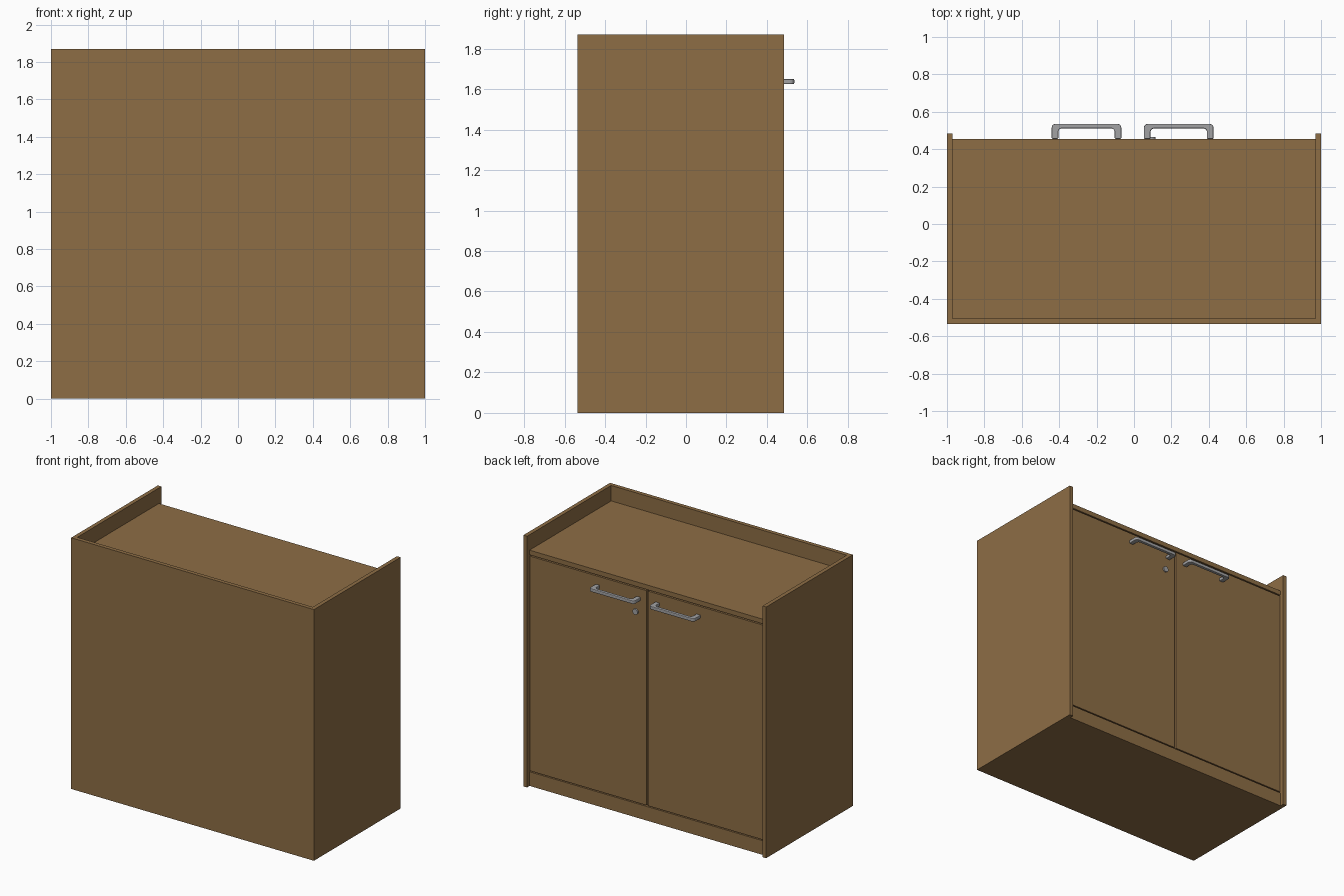
import bpy, bmesh, math

if "Cube" in bpy.data.objects:
    bpy.data.objects.remove(bpy.data.objects["Cube"])


def material(name, rgb):
    m = bpy.data.materials.new(name)
    m.diffuse_color = (*rgb, 1)
    m.use_nodes = True
    m.node_tree.nodes["Principled BSDF"].inputs["Base Color"].default_value = m.diffuse_color
    return m


WOOD = material("brown_wood", (0.27, 0.155, 0.06))
METAL = material("grey_metal", (0.36, 0.36, 0.37))


def finish(name, bm, mat):
    bmesh.ops.recalc_face_normals(bm, faces=bm.faces)
    me = bpy.data.meshes.new(name)
    bm.to_mesh(me)
    bm.free()
    me.materials.append(mat)
    ob = bpy.data.objects.new(name, me)
    bpy.context.collection.objects.link(ob)
    return ob


def extrude_plan(name, pts, z0, z1, mat):
    """Extrude an outline in the xy plane from z0 to z1."""
    bm = bmesh.new()
    face = bm.faces.new([bm.verts.new((x, y, z0)) for x, y in pts])
    new = bmesh.ops.extrude_face_region(bm, geom=[face])["geom"]
    verts = [g for g in new if isinstance(g, bmesh.types.BMVert)]
    bmesh.ops.translate(bm, verts=verts, vec=(0, 0, z1 - z0))
    return finish(name, bm, mat)


def board(name, x0, x1, y0, y1, z0, z1):
    return extrude_plan(name, [(x0, y0), (x1, y0), (x1, y1), (x0, y1)], z0, z1, WOOD)


def arc(cx, cy, r, a0, a1, n=6):
    return [(cx + r * math.cos(math.radians(a0 + (a1 - a0) * i / n)),
             cy + r * math.sin(math.radians(a0 + (a1 - a0) * i / n))) for i in range(n + 1)]


H, BACK, SIDE, FACE, IN = 1.87, -0.535, 0.485, 0.455, 0.97

# carcass: both sides and the rear wall as one U-shaped shell
extrude_plan("side_and_rear_panels",
             [(-1, SIDE), (-1, BACK), (1, BACK), (1, SIDE), (IN, SIDE),
              (IN, BACK + 0.03), (-IN, BACK + 0.03), (-IN, SIDE)], 0, H, WOOD)

# horizontal boards and plinth
board("top_board", -IN, IN, BACK + 0.03, FACE, 1.72, 1.755)
board("base_board", -IN, IN, BACK + 0.03, FACE - 0.03, 0, 0.03)
board("floor_board", -IN, IN, BACK + 0.03, FACE - 0.03, 0.075, 0.105)
board("plinth", -IN, IN, FACE - 0.03, FACE, 0, 0.105)

# doors with narrow gaps, and a bow handle on each
for side, x0, x1, h0, h1 in (("left", 0.006, IN - 0.003, 0.053, 0.425),
                             ("right", -IN + 0.003, -0.006, -0.44, -0.068)):
    board(side + "_door", x0, x1, FACE - 0.03, FACE, 0.113, 1.711)
    top, leg, bar, r = 0.535, 0.035, 0.024, 0.02
    outline = ([(h0, FACE)] + arc(h0 + r, top - r, r, 180, 90) +
               arc(h1 - r, top - r, r, 90, 0) +
               [(h1, FACE), (h1 - leg, FACE)] +
               arc(h1 - leg - r, top - bar - r, r, 0, 90) +
               arc(h0 + leg + r, top - bar - r, r, 90, 180) + [(h0 + leg, FACE)])
    handle = extrude_plan(side + "_handle", outline, 1.625, 1.65, METAL)
    bev = handle.modifiers.new("rounded_edges", "BEVEL")
    bev.width, bev.segments = 0.005, 2
    bev.limit_method, bev.angle_limit = "ANGLE", math.radians(60)

# round lock on the left door
bpy.ops.mesh.primitive_cylinder_add(vertices=24, radius=0.021, depth=0.014,
                                    location=(0.094, FACE + 0.004, 1.534),
                                    rotation=(math.pi / 2, 0, 0))
lock = bpy.context.object
lock.name = "door_lock"
lock.data.materials.append(METAL)
bpy.ops.object.shade_smooth_by_angle()
